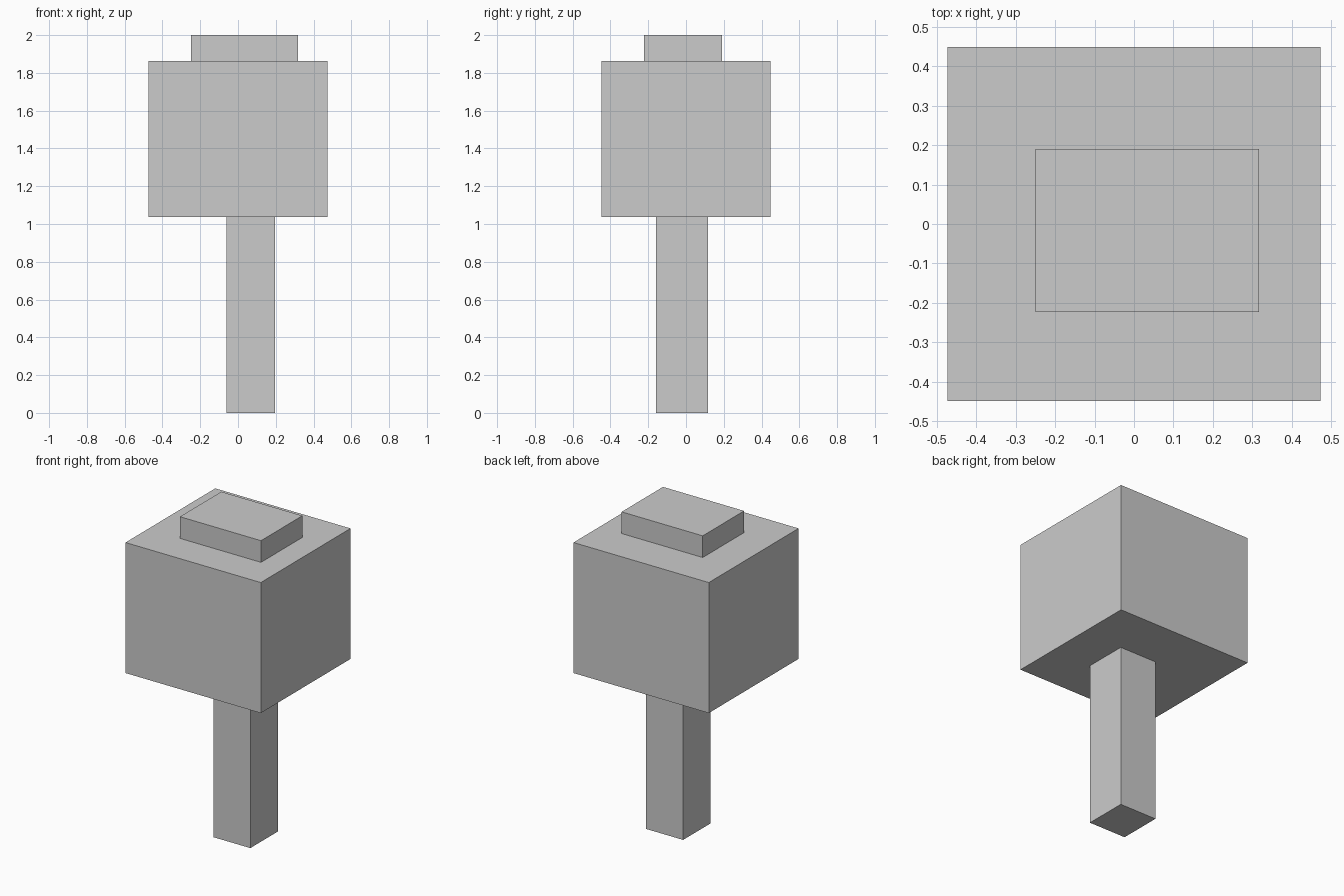
import bpy

if "Cube" in bpy.data.objects:
    bpy.data.objects.remove(bpy.data.objects["Cube"])


def box(name, x, y, z):
    """Add a box spanning the given (min, max) ranges."""
    spans = (x, y, z)
    bpy.ops.mesh.primitive_cube_add(size=1, location=[(a + b) / 2 for a, b in spans])
    obj = bpy.context.object
    obj.name = name
    obj.scale = [b - a for a, b in spans]
    bpy.ops.object.transform_apply(location=False, rotation=False, scale=True)
    return obj


# Blocky tree: trunk, main foliage block and small off-centre crown
box("trunk", (-0.062, 0.197), (-0.158, 0.117), (0, 1.038))
box("foliage", (-0.473, 0.473), (-0.448, 0.448), (1.038, 1.863))
box("foliage_top", (-0.25, 0.317), (-0.223, 0.19), (1.863, 2.0))
